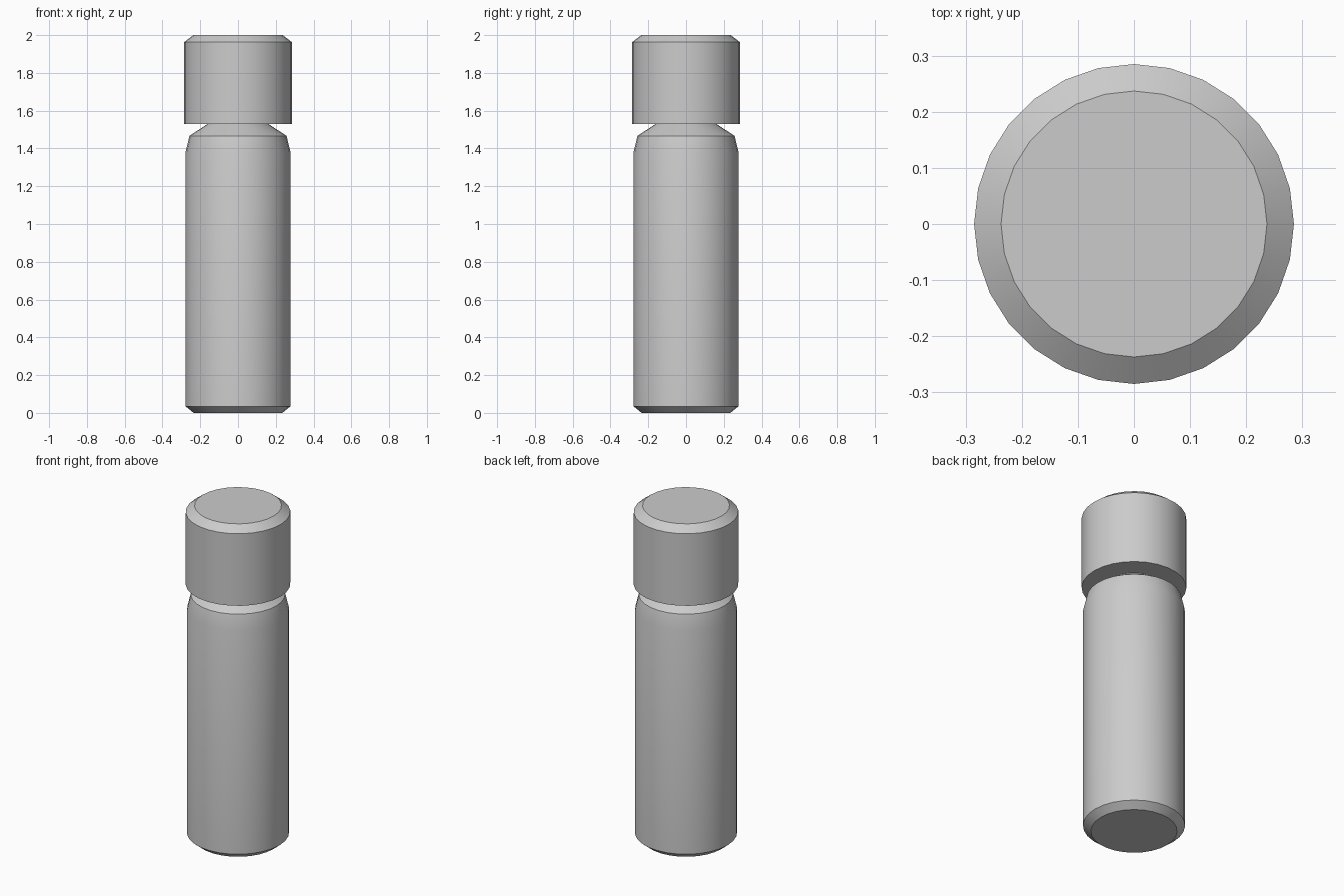
import bpy
import bmesh
import math

SIDES = 28

cube = bpy.data.objects.get("Cube")
if cube:
    bpy.data.objects.remove(cube, do_unlink=True)

grey = bpy.data.materials.new("plain_grey")
grey.use_nodes = True
colour = (0.6, 0.6, 0.6, 1)
grey.diffuse_color = colour
grey.node_tree.nodes["Principled BSDF"].inputs["Base Color"].default_value = colour


def lathe(name, profile):
    """Closed round part from (radius, height) points, bottom to top."""
    bm = bmesh.new()
    rings = []
    for r, z in profile:
        angles = [2 * math.pi * i / SIDES for i in range(SIDES)]
        rings.append([bm.verts.new((r * math.cos(a), r * math.sin(a), z)) for a in angles])
    for low, high in zip(rings, rings[1:]):
        for i in range(SIDES):
            j = (i + 1) % SIDES
            bm.faces.new((low[i], low[j], high[j], high[i]))
    bm.faces.new(rings[0][::-1])
    bm.faces.new(rings[-1])
    mesh = bpy.data.meshes.new(name)
    bm.to_mesh(mesh)
    bm.free()
    mesh.materials.append(grey)
    obj = bpy.data.objects.new(name, mesh)
    bpy.context.collection.objects.link(obj)
    bpy.ops.object.select_all(action='DESELECT')
    obj.select_set(True)
    bpy.context.view_layer.objects.active = obj
    bpy.ops.object.shade_smooth_by_angle(angle=math.radians(30))
    return obj


# Long body with chamfered foot, tapered shoulder and narrow neck
lathe("body", [(0.235, 0), (0.278, 0.035), (0.278, 1.38), (0.257, 1.467), (0.16, 1.53)])

# Wider cap with a chamfered top edge
lathe("cap", [(0.285, 1.53), (0.285, 1.963), (0.237, 2.0)])
